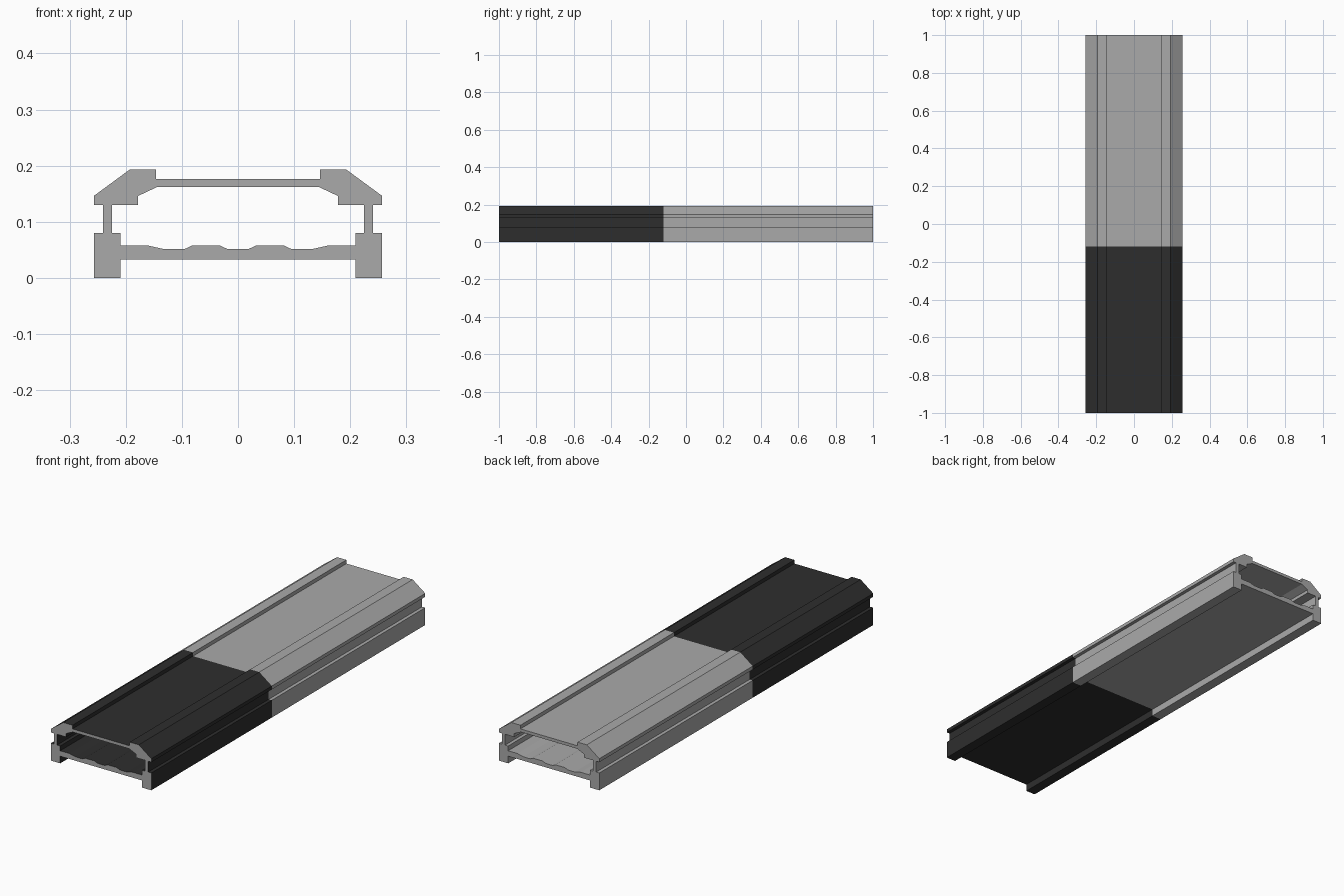
import bpy, bmesh

if "Cube" in bpy.data.objects:
    bpy.data.objects.remove(bpy.data.objects["Cube"])

SPLIT_Y = -0.12  # where the dark finish meets the light one


def material(name, rgb):
    m = bpy.data.materials.new(name)
    m.diffuse_color = (*rgb, 1.0)
    m.use_nodes = True
    m.node_tree.nodes["Principled BSDF"].inputs["Base Color"].default_value = m.diffuse_color
    return m


def mirrored(half):
    """Close a left-hand half profile by mirroring it in x = 0."""
    return half + [(-x, z) for x, z in reversed(half)]


# Outer outline: floor underside, foot, wall, chamfered top rail
outer = mirrored([
    (-0.209, 0.033), (-0.209, 0.0), (-0.257, 0.0), (-0.257, 0.08),
    (-0.241, 0.08), (-0.241, 0.13), (-0.257, 0.13), (-0.257, 0.146),
    (-0.193, 0.193), (-0.146, 0.193), (-0.146, 0.176)])

# Inner outline: grooved floor, foot step, wall, rail underside
inner = mirrored([
    (-0.018, 0.051), (-0.033, 0.058), (-0.081, 0.058), (-0.096, 0.051),
    (-0.131, 0.051), (-0.162, 0.058), (-0.209, 0.058), (-0.209, 0.08),
    (-0.225, 0.08), (-0.225, 0.13), (-0.178, 0.13), (-0.178, 0.146),
    (-0.144, 0.162)])

# Hollow cross-section at the front end
bm = bmesh.new()
edges = []
for loop in (outer, inner):
    vs = [bm.verts.new((x, -1.0, z)) for x, z in loop]
    edges += [bm.edges.new((vs[i - 1], vs[i])) for i in range(len(vs))]
bmesh.ops.triangle_fill(bm, edges=edges, use_beauty=True, normal=(0, -1, 0))

# Extrude along the length
ext = bmesh.ops.extrude_face_region(bm, geom=bm.faces[:], use_keep_orig=True)
bmesh.ops.translate(bm, vec=(0, 2, 0),
                    verts=[g for g in ext["geom"] if isinstance(g, bmesh.types.BMVert)])

# Cut the colour border
bmesh.ops.bisect_plane(bm, geom=bm.verts[:] + bm.edges[:] + bm.faces[:],
                       plane_co=(0, SPLIT_Y, 0), plane_no=(0, 1, 0))
bmesh.ops.recalc_face_normals(bm, faces=bm.faces[:])
bm.normal_update()

# Dark front section; both cut ends stay light
for f in bm.faces:
    is_end = abs(f.normal.y) > 0.5
    f.material_index = int(not is_end and f.calc_center_median().y < SPLIT_Y)

mesh = bpy.data.meshes.new("hollow_rail_section")
bm.to_mesh(mesh)
bm.free()
mesh.materials.append(material("light grey", (0.40, 0.40, 0.40)))
mesh.materials.append(material("charcoal", (0.027, 0.027, 0.027)))
obj = bpy.data.objects.new("hollow_rail_section", mesh)
bpy.context.collection.objects.link(obj)
